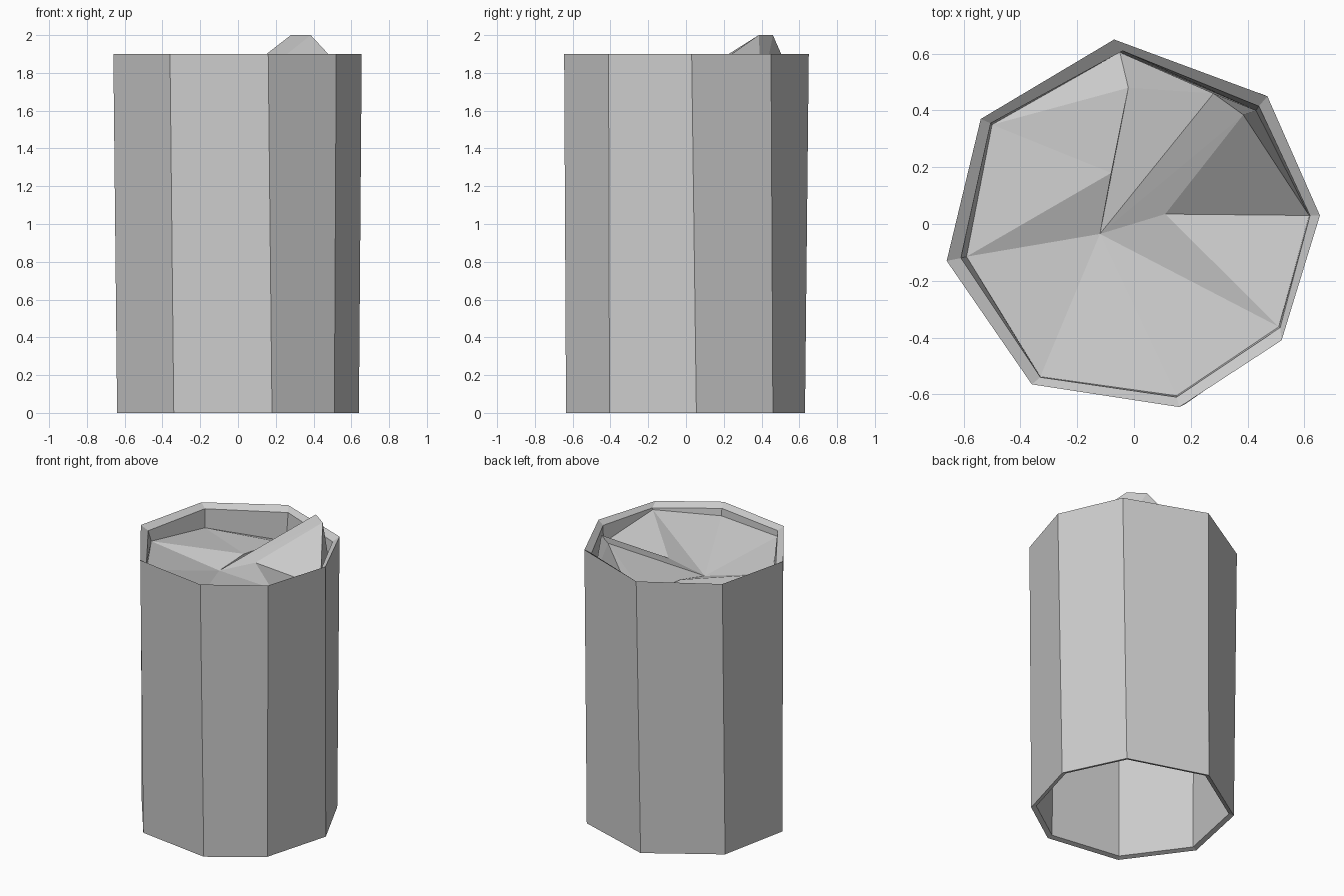
import bpy

if "Cube" in bpy.data.objects:
    bpy.data.objects.remove(bpy.data.objects["Cube"])


def mesh_object(name, verts, faces):
    me = bpy.data.meshes.new(name)
    me.from_pydata(verts, [], faces)
    me.update()
    ob = bpy.data.objects.new(name, me)
    bpy.context.collection.objects.link(ob)
    return ob


# Irregular octagon outlines, clockwise from the back
top = [(-.07, .65), (.47, .45), (.655, .03), (.52, -.41),
       (.16, -.645), (-.36, -.565), (-.66, -.13), (-.54, .37)]
bottom = [(-.09, .63), (.445, .46), (.64, .055), (.51, -.405),
          (.18, -.635), (-.34, -.56), (-.64, -.15), (-.54, .34)]
inner = [(-.04, .61), (.44, .415), (.62, .03), (.515, -.365),
         (.15, -.61), (-.33, -.54), (-.61, -.12), (-.505, .355)]
seat = [(-.05, .605), (.43, .40), (.617, .03), (.51, -.362),
        (.15, -.605), (-.33, -.538), (-.59, -.115), (-.50, .35)]
seat_z = [1.67, 1.70, 1.75, 1.86, 1.82, 1.83, 1.80, 1.74]

# Barrel wall: outside, sloped lip, inside down to the open base
rings = [
    [(x, y, 0) for x, y in bottom],
    [(x, y, 1.9) for x, y in top],
    [(x, y, 1.87) for x, y in inner],
    [(x, y, z) for (x, y), z in zip(seat, seat_z)],
    [(x * .95, y * .95, 0.01) for x, y in bottom],
]
n = len(top)
verts = [v for r in rings for v in r]
faces = []
for r in range(5):
    a, b = r * n, (r + 1) % 5 * n
    for i in range(n):
        j = (i + 1) % n
        faces.append((a + i, b + i, b + j, a + j))
mesh_object("barrel_wall", verts, faces)

# Crumpled cover with the raised fold at the back right
A, B, P, Q, F1, F2 = range(8, 14)
cover_verts = rings[3] + [
    (-.12, -.035, 1.69), (.11, .035, 1.78), (-.02, .48, 1.72),
    (-.08, .18, 1.735), (.28, .46, 2.0), (.385, .385, 2.0)]
cover_faces = [
    (A, 6, 5), (A, 5, 4), (A, 4, 3), (A, 3, B), (B, 3, 2),
    (B, 2, F2), (A, B, F2), (A, F2, F1), (A, F1, P), (A, P, Q),
    (A, Q, 6), (Q, 7, 6), (Q, P, 7), (P, 0, 7), (P, F1, 0),
    (F1, 1, 0), (F1, F2, 1), (F2, 2, 1)]
mesh_object("crumpled_cover", cover_verts, [f[::-1] for f in cover_faces])
